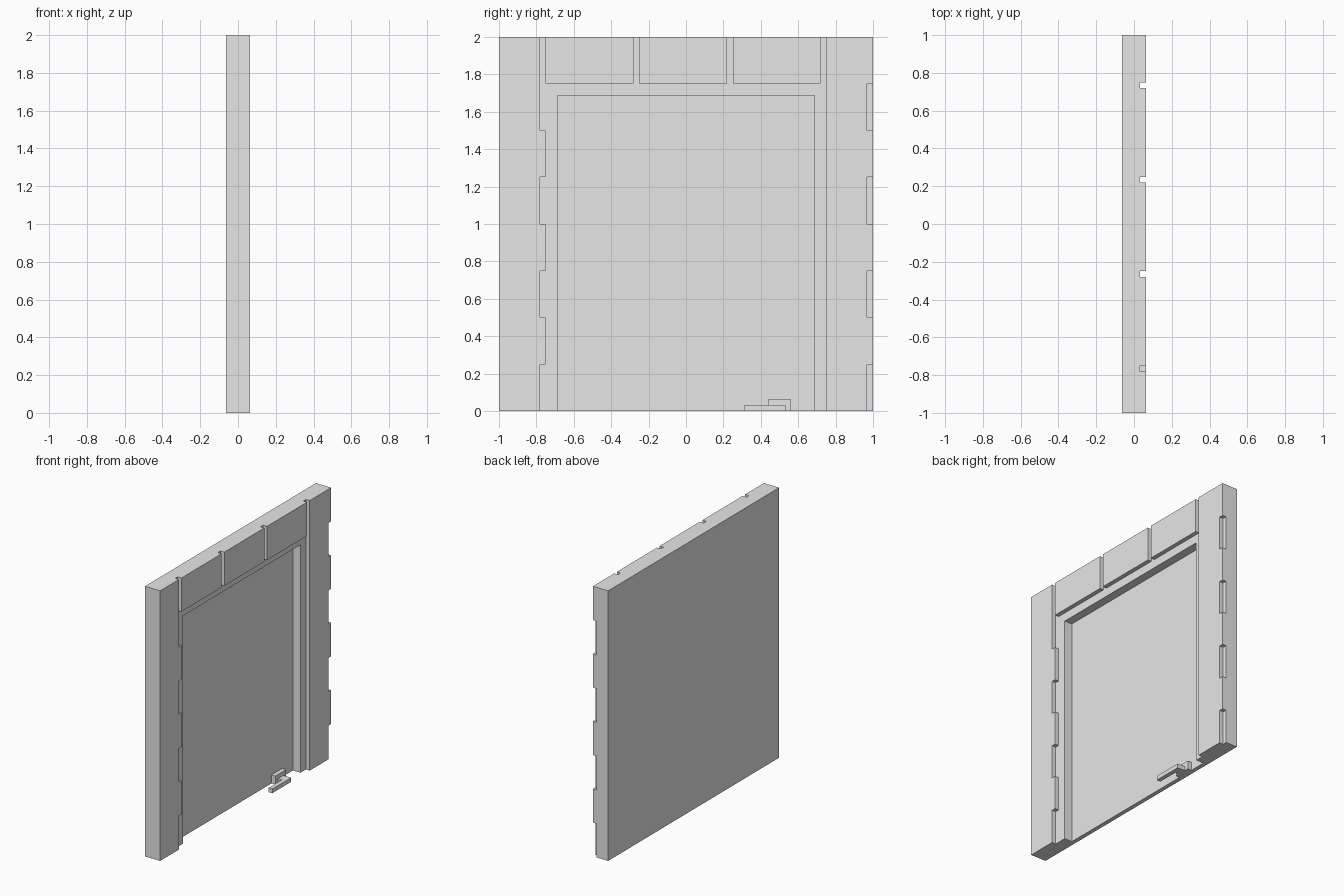
import bpy
import bmesh

cube = bpy.data.objects.get("Cube")
if cube:
    bpy.data.objects.remove(cube, do_unlink=True)

U = 1 / 32            # one relief step
FACE = 2 * U          # outer face of the wall

grey = bpy.data.materials.new("plain grey")
grey.use_nodes = True
grey.diffuse_color = (0.8, 0.8, 0.8, 1)
grey.node_tree.nodes["Principled BSDF"].inputs["Base Color"].default_value = (0.8, 0.8, 0.8, 1)


def boxes(name, spans):
    """One object made of boxes, each given as x, y and z ranges."""
    bm = bmesh.new()
    for span in spans:
        verts = bmesh.ops.create_cube(bm, size=1)["verts"]
        for v in verts:
            v.co = [lo + (c + 0.5) * (hi - lo) for c, (lo, hi) in zip(v.co, span)]
    mesh = bpy.data.meshes.new(name)
    bm.to_mesh(mesh)
    bm.free()
    mesh.materials.append(grey)
    obj = bpy.data.objects.new(name, mesh)
    bpy.context.collection.objects.link(obj)
    return obj


def combine(target, span, operation):
    """Cut a box out of the target, or join one to it."""
    tool = boxes("helper", [span])
    tool.hide_render = True
    mod = target.modifiers.new("shape", "BOOLEAN")
    mod.operation = operation
    mod.solver = "EXACT"
    mod.object = tool
    bpy.context.view_layer.objects.active = target
    bpy.ops.object.modifier_apply(modifier=mod.name)
    bpy.data.objects.remove(tool, do_unlink=True)


# Wall slab
wall = boxes("wall", [((-FACE, FACE), (-1, 1), (0, 2))])
shallow = (U, 0.2)

# Doorway, then the deeper door panel
combine(wall, (shallow, (-0.75, 0.75), (-0.1, 1.75)), "DIFFERENCE")
combine(wall, ((-U, 0.2), (-0.6875, 0.6875), (-0.1, 1.6875)), "DIFFERENCE")

# Mortar gaps between the lintel blocks
for i in range(4):
    y = -0.75 + i * 0.5
    combine(wall, (shallow, (y - U, y), (1.7, 2.1)), "DIFFERENCE")

# Staggered notches beside the doorway and along the far edge
for i in range(4):
    z = i * 0.5
    low = z if i else -0.1
    combine(wall, (shallow, (-0.75 - U, -0.7), (low, z + 0.25)), "DIFFERENCE")
    combine(wall, (shallow, (1 - U, 1.1), (low, z + 0.25)), "DIFFERENCE")

# Door latch: mount, stem and grip bar
latch = boxes("door_latch", [((-U, 0), (0.4375, 0.5625), (0, FACE))])
combine(latch, ((-U / 2, FACE - U / 2), (0.46875, 0.53125), (0, U)), "UNION")
combine(latch, ((U, FACE), (0.3125, 0.53125), (0, U)), "UNION")
